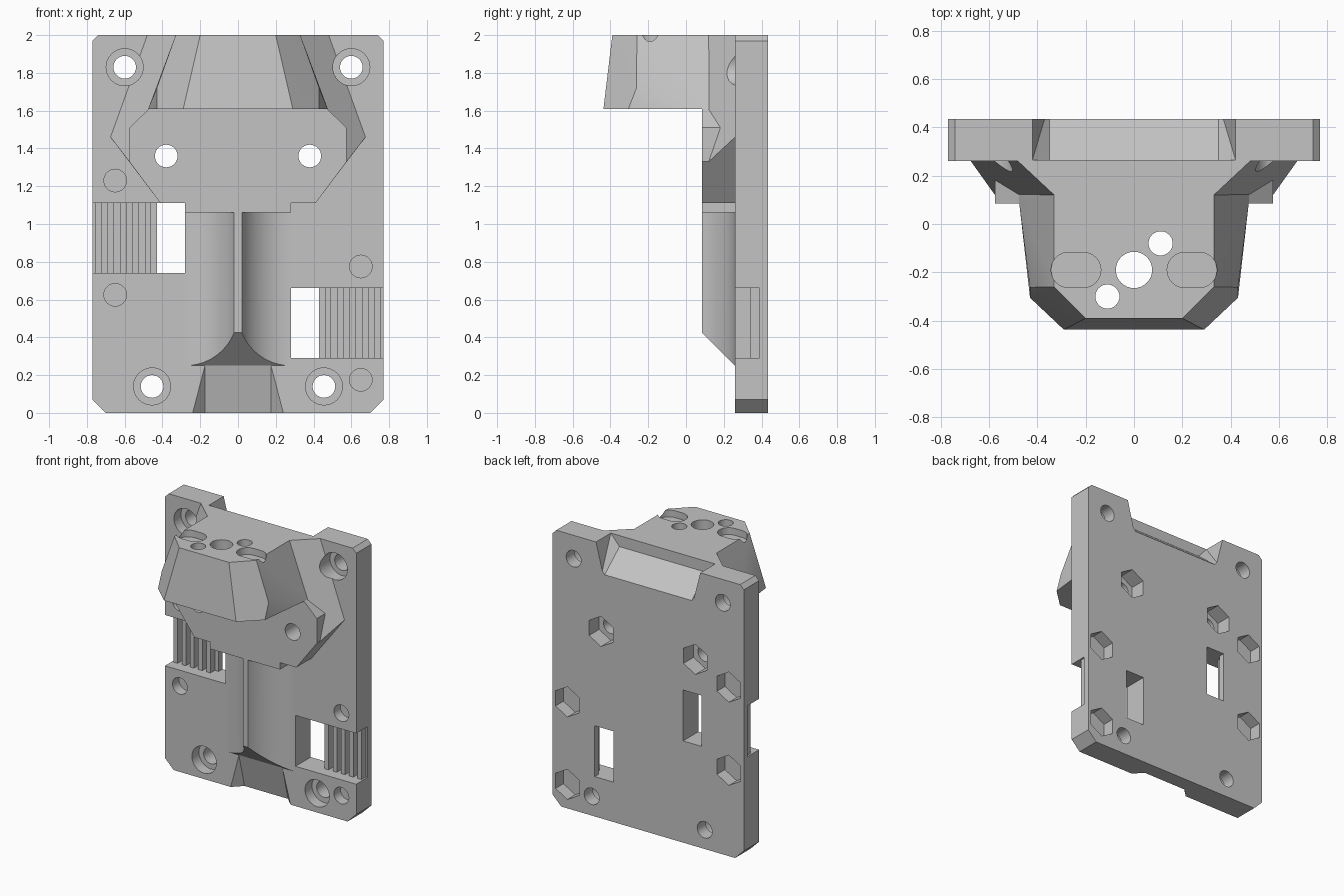
import bpy, bmesh, math
from mathutils import Matrix, Vector

cube = bpy.data.objects.get("Cube")
if cube:
    bpy.data.objects.remove(cube, do_unlink=True)

grey = bpy.data.materials.new("light_grey_plastic")
grey.use_nodes = True
grey.diffuse_color = (0.55, 0.55, 0.55, 1)
grey.node_tree.nodes["Principled BSDF"].inputs["Base Color"].default_value = grey.diffuse_color

FRONT, BACK = 0.26, 0.435      # plate faces
NOSE = 0.085                   # front of the raised flange


def finish(name, bm):
    bmesh.ops.recalc_face_normals(bm, faces=bm.faces)
    mesh = bpy.data.meshes.new(name)
    bm.to_mesh(mesh)
    bm.free()
    mesh.materials.append(grey)
    obj = bpy.data.objects.new(name, mesh)
    bpy.context.collection.objects.link(obj)
    return obj


def hull(name, points):
    """Convex solid around points mirrored in x."""
    bm = bmesh.new()
    for x, y, z in points:
        for s in (-1, 1):
            bm.verts.new((s * x, y, z))
    res = bmesh.ops.convex_hull(bm, input=bm.verts)
    bmesh.ops.delete(bm, geom=[v for v in res["geom_interior"] if isinstance(v, bmesh.types.BMVert)],
                     context="VERTS")
    bmesh.ops.dissolve_limit(bm, angle_limit=0.01, verts=bm.verts, edges=bm.edges)
    return finish(name, bm)


def box(name, x, y, z):
    bm = bmesh.new()
    bmesh.ops.create_cube(bm, size=1)
    for v in bm.verts:
        v.co = [(a + b) / 2 + c * abs(b - a) for (a, b), c in zip((x, y, z), v.co)]
    return finish(name, bm)


def drill(name, centre, radius, start, end, axis="Y", sides=32):
    """Round or hexagonal cutter along y or z."""
    bm = bmesh.new()
    bmesh.ops.create_cone(bm, cap_ends=True, segments=sides, radius1=radius,
                          radius2=radius, depth=end - start)
    mid = (start + end) / 2
    if axis == "Y":
        bmesh.ops.rotate(bm, matrix=Matrix.Rotation(math.pi / 2, 3, "X"), verts=bm.verts)
        offset = Vector((centre[0], mid, centre[1]))
    else:
        offset = Vector((centre[0], centre[1], mid))
    bmesh.ops.translate(bm, vec=offset, verts=bm.verts)
    return finish(name, bm)


def combine(body, other, operation):
    mod = body.modifiers.new("join", "BOOLEAN")
    mod.operation, mod.solver, mod.object = operation, "EXACT", other
    bpy.context.view_layer.objects.active = body
    bpy.ops.object.modifier_apply(modifier=mod.name)
    bpy.data.objects.remove(other, do_unlink=True)


# Back plate with chamfered corners
outline = [(0.74, 2), (0.77, 1.97), (0.77, 0.07), (0.70, 0)]
mount = hull("carriage_mount", [(x, y, z) for x, z in outline for y in (FRONT, BACK)])

# Tapered head reaching forward
head = hull("head", [(0.2, -0.39, 2), (0.33, -0.26, 2), (0.33, 0.2, 2), (0.43, -0.262, 1.72),
                     (0.29, -0.437, 1.61), (0.43, -0.305, 1.61), (0.475, 0.09, 1.61),
                     (0.475, 0.2, 1.61)])

# Sloped shoulder behind the head, and flange face in front of it
shoulder_rim = [(0.48, 2), (0.675, 1.46), (0.41, 1.11)]
shoulder = hull("shoulder", [(0.33, 0.12, 2), (0.47, 0.12, 1.61), (0.575, 0.12, 1.33),
                             (0.41, 0.12, 1.11)]
                + [(x, y, z) for x, z in shoulder_rim for y in (FRONT, 0.3)])
flange_rim = [(0.44, 1.64), (0.47, 1.61), (0.575, 1.51), (0.575, 1.33), (0.41, 1.11)]
flange = hull("flange", [(x, y, z) for x, z in flange_rim for y in (NOSE, 0.18)])
step = box("flange_step", (-0.28, 0.28), (NOSE, 0.3), (1.06, 1.2))

# Centre rib with concave flanks, cut off at 45 degrees below
radius, half = 0.28, []
limit = math.acos((radius - (FRONT - NOSE)) / radius)
for i in range(17):
    a = limit * (1 - i / 16)
    half.append((0.28 - radius * math.sin(a), FRONT - radius + radius * math.cos(a)))
half.append((0.28, 0.3))
profile = half + [(-x, y) for x, y in reversed(half)]
bm = bmesh.new()
low = [bm.verts.new((x, y, 0.25 + FRONT - y)) for x, y in profile]
high = [bm.verts.new((x, y, 1.1)) for x, y in profile]
bm.faces.new(low)
bm.faces.new(high)
for i in range(len(profile)):
    j = (i + 1) % len(profile)
    bm.faces.new((low[i], low[j], high[j], high[i]))
rib = finish("centre_rib", bm)

for part in (shoulder, head, flange, step, rib):
    combine(mount, part, "UNION")

cutters = []

# Sloped notch in the back of the top edge
cutters.append(hull("top_notch", [(0.42, 0.265, 2), (0.42, 0.5, 2), (0.42, 0.265, 2.1),
                                  (0.42, 0.5, 2.1), (0.35, 0.265, 1.92), (0.35, BACK, 1.78),
                                  (0.35, 0.5, 1.728)]))
# Wedge groove at the bottom of the front
cutters.append(hull("bottom_groove", [(0.175, FRONT, 0.25), (0.175, 0.2, 0.25), (0.24, FRONT, 0),
                                      (0.24, 0.2, 0), (0.175, 0.325, 0), (0.175, 0.325, -0.05),
                                      (0.24, FRONT, -0.05), (0.24, 0.2, -0.05)]))
# Belt recesses and their windows
recesses = ((-1, 0.74, 1.11), (1, 0.29, 0.66))
for s, z0, z1 in recesses:
    cutters.append(box("belt_recess", (s * 0.425, s * 0.9), (0.15, 0.39), (z0, z1)))
    cutters.append(box("belt_window", (s * 0.281, s * 0.43), (0.2, 0.6), (z0, z1)))

# Counterbored corner holes and flange bolts with nut pockets
for s in (-1, 1):
    for x, z in ((0.6, 1.83), (0.455, 0.14)):
        cutters.append(drill("corner_hole", (s * x, z), 0.06, 0, 0.6))
        cutters.append(drill("counterbore", (s * x, z), 0.098, 0, 0.34))
    cutters.append(drill("flange_hole", (s * 0.38, 1.36), 0.06, 0, 0.6))
    cutters.append(drill("flange_nut", (s * 0.38, 1.36), 0.11, 0.32, 0.6, sides=6))

# Blind screw holes with nut pockets behind
for x, z in ((-0.65, 1.23), (-0.65, 0.625), (0.65, 0.775), (0.65, 0.175)):
    cutters.append(drill("screw_hole", (x, z), 0.06, 0.2, 0.335))
    cutters.append(drill("nut_pocket", (x, z), 0.11, 0.345, 0.6, sides=6))

# Vertical holes and shallow slots in the head
for x, y, r in ((0, -0.19, 0.075), (0.11, -0.08, 0.05), (-0.11, -0.3, 0.05)):
    cutters.append(drill("head_hole", (x, y), r, 1.5, 2.1, axis="Z"))
for s in (-1, 1):
    slot = [(s * 0.24 + dx, -0.19) for dx in (-0.03, 0.03)]
    for end in slot:
        cutters.append(drill("slot_end", end, 0.073, 1.95, 2.1, axis="Z"))
    cutters.append(box("slot_middle", (slot[0][0], slot[1][0]), (-0.263, -0.117), (1.95, 2.1)))

for cutter in cutters:
    combine(mount, cutter, "DIFFERENCE")

# Belt teeth standing in the recesses
for s, z0, z1 in recesses:
    teeth = bmesh.new()
    for i in range(5):
        made = bmesh.ops.create_cube(teeth, size=1)["verts"]
        bmesh.ops.scale(teeth, vec=(0.033, 0.055, z1 - z0), verts=made)
        bmesh.ops.translate(teeth, vec=(s * (0.476 + 0.066 * i), 0.367, (z0 + z1) / 2), verts=made)
    finish("belt_teeth_left" if s > 0 else "belt_teeth_right", teeth)

bpy.ops.object.select_all(action="DESELECT")
mount.select_set(True)
bpy.context.view_layer.objects.active = mount
bpy.ops.object.shade_smooth_by_angle(angle=math.radians(25))
